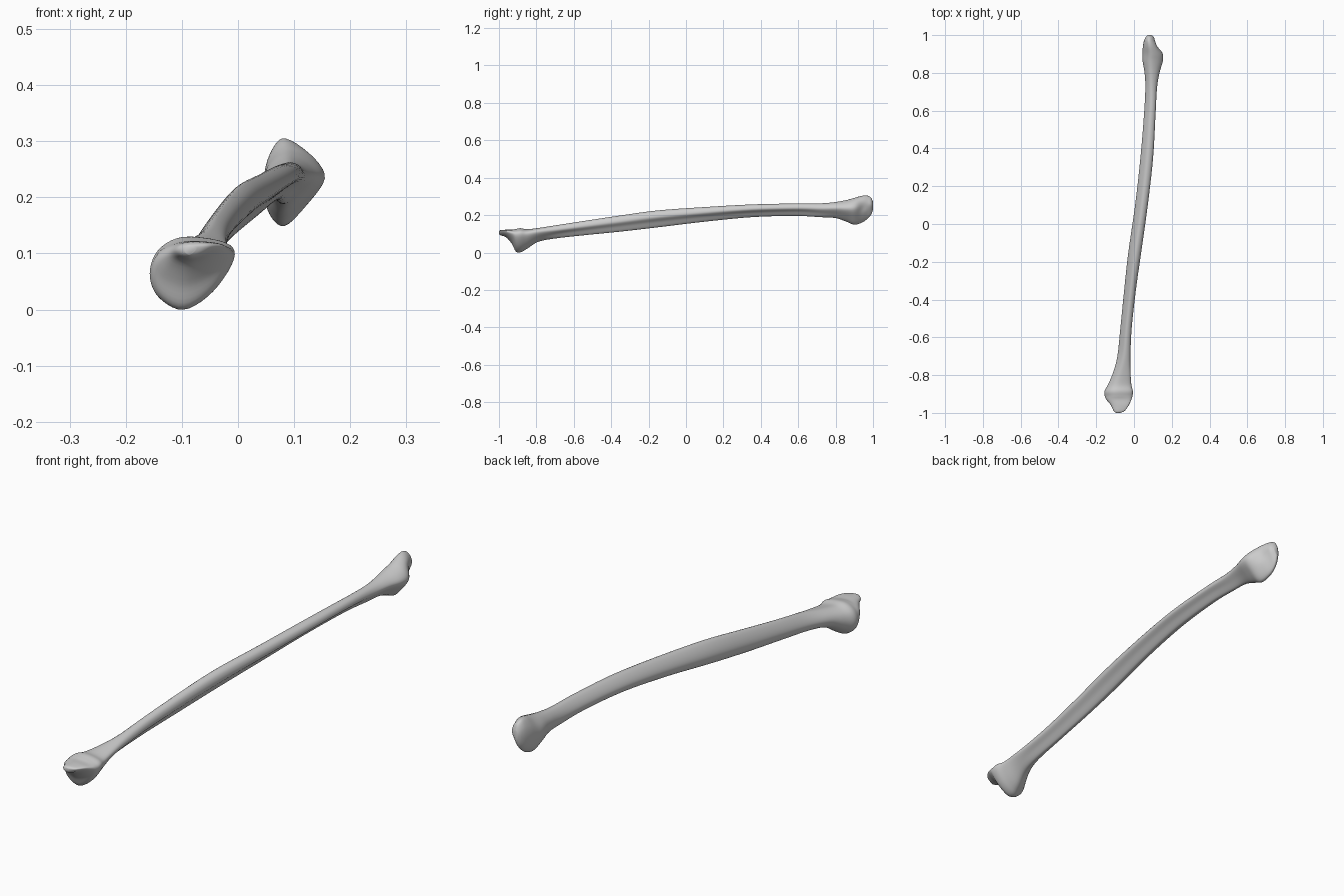
import bpy, bmesh, math
from mathutils import Vector

if "Cube" in bpy.data.objects:
    bpy.data.objects.remove(bpy.data.objects["Cube"])

# Stations along the bone: y, x min, x max, z min, z max
STATIONS = [
    (-1.0, -.095, -.075, .098, .115), (-.99, -.108, -.05, .092, .120),
    (-.96, -.122, -.028, .080, .122), (-.93, -.146, -.014, .045, .122),
    (-.91, -.155, -.008, .006, .126), (-.885, -.156, -.006, .001, .130),
    (-.85, -.138, -.014, .020, .125), (-.79, -.112, -.018, .057, .131),
    (-.70, -.088, -.019, .075, .145), (-.55, -.072, -.012, .092, .168),
    (-.35, -.052, .010, .112, .198), (-.15, -.030, .038, .135, .225),
    (.10, .006, .073, .165, .243), (.35, .034, .101, .189, .257),
    (.58, .053, .114, .196, .262), (.72, .060, .122, .189, .263),
    (.80, .056, .135, .184, .270), (.86, .046, .152, .164, .281),
    (.90, .045, .153, .149, .292), (.94, .047, .134, .160, .303),
    (.97, .053, .115, .180, .304), (.99, .062, .105, .203, .293),
    (1.0, .072, .092, .228, .270)]

# Cross-section outlines inside a unit box
FRONT = [(1, .7), (.9, .92), (.4, 1), (.1, .82), (0, .5), (.1, .18), (.4, 0), (.75, .25)]
SHAFT = [(1, .6), (.9, .9), (.55, 1), (.2, .75), (0, .4), (.1, .08), (.4, 0), (.71, .33)]
BACK = [(1, .6), (.8, .88), (.4, 1), (.1, .8), (0, .5), (.1, .15), (.35, 0), (.7, .25)]


def spline(p0, p1, p2, p3, t):
    return [.5 * (2*b + (c-a)*t + (2*a-5*b+4*c-d)*t*t + (3*b-a-3*c+d)*t**3)
            for a, b, c, d in zip(p0, p1, p2, p3)]


def smooth_outline(pts, steps=5):
    n = len(pts)
    out = [spline(pts[i-1], pts[i], pts[(i+1) % n], pts[(i+2) % n], s/steps)
           for i in range(n) for s in range(steps)]
    lo = [min(p[k] for p in out) for k in (0, 1)]
    hi = [max(p[k] for p in out) for k in (0, 1)]
    return [[(p[k]-lo[k]) / (hi[k]-lo[k]) for k in (0, 1)] for p in out]


def ramp(a, b, v):
    t = min(1, max(0, (v-a) / (b-a)))
    return t*t*(3-2*t)


front, shaft, back = map(smooth_outline, (FRONT, SHAFT, BACK))

# Interpolated stations
last = len(STATIONS) - 1
rows = []
for i in range(last):
    q = [STATIONS[min(last, max(0, i+k))] for k in (-1, 0, 1, 2)]
    rows += [spline(*q, s/5) for s in range(5)]
rows.append(STATIONS[-1])

# Loft the bone
bm = bmesh.new()
rings = []
for y, x0, x1, z0, z1 in rows:
    wf, wb = 1 - ramp(-.88, -.65, y), ramp(.6, .86, y)
    ring = []
    for f, s, b in zip(front, shaft, back):
        u, v = (f[k]*wf + b[k]*wb + s[k]*(1-wf-wb) for k in (0, 1))
        ring.append(bm.verts.new((x0+u*(x1-x0), max(-1, min(1, y)), max(0, z0+v*(z1-z0)))))
    rings.append(ring)
n = len(front)
for a, b in zip(rings, rings[1:]):
    for i in range(n):
        bm.faces.new((a[i], a[(i+1) % n], b[(i+1) % n], b[i]))
bm.faces.new(rings[0])
bm.faces.new(rings[-1])

# Small hollow in the right side of the back head
pit = Vector((.13, .945, .245))
for v in bm.verts:
    if v.co.y > .8 and v.co.x > .08:
        v.co.x -= .012 * math.exp(-((v.co-pit).length / .03)**2)

bmesh.ops.recalc_face_normals(bm, faces=bm.faces)
mesh = bpy.data.meshes.new("long_bone")
bm.to_mesh(mesh)
bm.free()
mesh.polygons.foreach_set("use_smooth", [True] * len(mesh.polygons))
bone = bpy.data.objects.new("long_bone", mesh)
bpy.context.collection.objects.link(bone)
